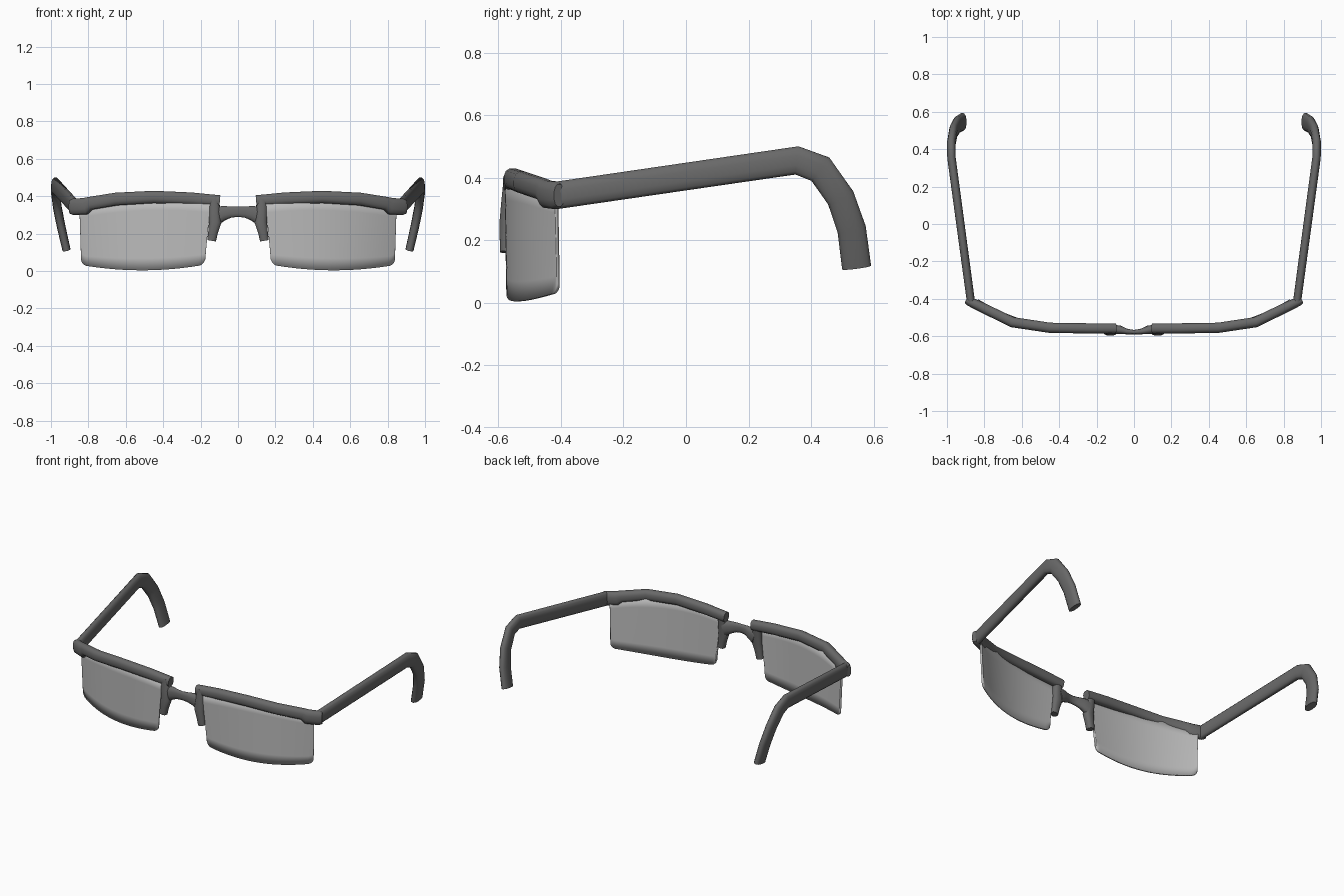
import bpy, bmesh, math
from mathutils import Vector

cube = bpy.data.objects.get("Cube")
if cube:
    bpy.data.objects.remove(cube, do_unlink=True)


def material(name, value):
    m = bpy.data.materials.new(name)
    m.use_nodes = True
    col = (value, value, value, 1)
    m.diffuse_color = col
    m.node_tree.nodes["Principled BSDF"].inputs["Base Color"].default_value = col
    return m


FRAME = material("dark grey frame", 0.14)
LENS = material("light grey lens", 0.5)
X, Z = Vector((1, 0, 0)), Vector((0, 0, 1))


def finish(bm, name, mat, mirror, angle):
    bmesh.ops.recalc_face_normals(bm, faces=bm.faces)
    me = bpy.data.meshes.new(name)
    bm.to_mesh(me)
    bm.free()
    me.materials.append(mat)
    ob = bpy.data.objects.new(name, me)
    bpy.context.collection.objects.link(ob)
    bpy.ops.object.select_all(action='DESELECT')
    ob.select_set(True)
    bpy.context.view_layer.objects.active = ob
    bpy.ops.object.shade_smooth_by_angle(angle=math.radians(angle))
    if mirror:
        mod = ob.modifiers.new("both sides", 'MIRROR')
        mod.use_mirror_merge = False
    return ob


def sweep(name, path, axis, mirror=True, sides=12):
    """Tube along (x, y, z, half size along axis, half size across it)."""
    bm = bmesh.new()
    pts = [Vector(p[:3]) for p in path]
    dirs = [(b - a).normalized() for a, b in zip(pts, pts[1:])]
    rings = []
    for i, p in enumerate(pts):
        before, after = dirs[max(i - 1, 0)], dirs[min(i, len(dirs) - 1)]
        t = (before + after).normalized()
        b = t.cross(axis).normalized()
        a = b.cross(t)
        ha, hb = path[i][3], path[i][4] / max(t.dot(after), 0.7)
        ring = []
        for k in range(sides):
            w = math.tau * (k + 0.5) / sides
            # slightly squared oval section
            c, s = [math.copysign(abs(f) ** 0.8, f) for f in (math.cos(w), math.sin(w))]
            ring.append(bm.verts.new(p + a * ha * c + b * hb * s))
        rings.append(ring)
    for r, q in zip(rings, rings[1:]):
        for k in range(sides):
            n = (k + 1) % sides
            bm.faces.new((r[k], r[n], q[n], q[k]))
    bm.faces.new(rings[0])
    bm.faces.new(rings[-1])
    return finish(bm, name, FRAME, mirror, 50)


# Brow bar with the thicker hinge end
sweep("brow_bar", [
    (0.097, -0.558, 0.374, 0.032, 0.028),
    (0.25, -0.558, 0.387, 0.034, 0.028),
    (0.45, -0.555, 0.396, 0.034, 0.028),
    (0.65, -0.525, 0.385, 0.035, 0.028),
    (0.79, -0.457, 0.362, 0.036, 0.027),
    (0.815, -0.445, 0.347, 0.046, 0.027),
    (0.88, -0.414, 0.343, 0.045, 0.025),
    (0.898, -0.406, 0.343, 0.036, 0.018)], Z)

# Temple arm with the ear hook
sweep("temple_arm", [
    (0.872, -0.415, 0.343, 0.022, 0.045),
    (0.976, 0.355, 0.455, 0.023, 0.045),
    (0.977, 0.43, 0.427, 0.023, 0.046),
    (0.965, 0.495, 0.335, 0.023, 0.046),
    (0.945, 0.53, 0.235, 0.023, 0.047),
    (0.917, 0.546, 0.113, 0.022, 0.048)], X)

# Nose leg hanging from the inner end of the bar
sweep("nose_leg", [
    (0.128, -0.560, 0.39, 0.029, 0.025),
    (0.126, -0.565, 0.32, 0.031, 0.027),
    (0.122, -0.570, 0.26, 0.034, 0.027),
    (0.133, -0.572, 0.21, 0.027, 0.025),
    (0.141, -0.572, 0.162, 0.024, 0.023)], X)

# Nose bridge, narrow in the middle
half = [(0.115, -0.562, 0.297, 0.05, 0.025),
        (0.075, -0.566, 0.31, 0.039, 0.023),
        (0.038, -0.575, 0.316, 0.031, 0.015)]
left = [(-p[0],) + p[1:] for p in half]
sweep("nose_bridge", left + [(0, -0.578, 0.317, 0.028, 0.012)] + half[::-1], Z, False)

# Curved lens with rounded lower corners
bm = bmesh.new()
COLS, ROWS, R = 40, 6, 0.03
grid = []
for i in range(COLS + 1):
    u = 0.5 - 0.5 * math.cos(math.pi * i / COLS)
    x0 = 0.145 + 0.7 * u
    edge = min(u, 1 - u) * 0.7
    d = R - min(edge, R)
    corner = R - math.sqrt(R * R - d * d)
    low = 0.004 + 0.24 * (x0 - 0.5) ** 2 + corner
    top = 0.39 - 0.3 * (x0 - 0.42) ** 2
    col = []
    for j in range(ROWS + 1):
        v = j / ROWS
        x = x0 + (1 - v) * (0.033 * (1 - u) - 0.01 * u)
        y = -0.575 + 0.392 * max(x0 - 0.15, 0) ** 2.45 + 0.006 * (1 - v)
        col.append(bm.verts.new((x, y, low + (top - low) * v)))
    grid.append(col)
for a, b in zip(grid, grid[1:]):
    for j in range(ROWS):
        bm.faces.new((a[j], b[j], b[j + 1], a[j + 1]))
lens = finish(bm, "lens", LENS, False, 40)
solid = lens.modifiers.new("thickness", 'SOLIDIFY')
solid.thickness = 0.012
solid.offset = 0
lens.modifiers.new("both sides", 'MIRROR').use_mirror_merge = False
